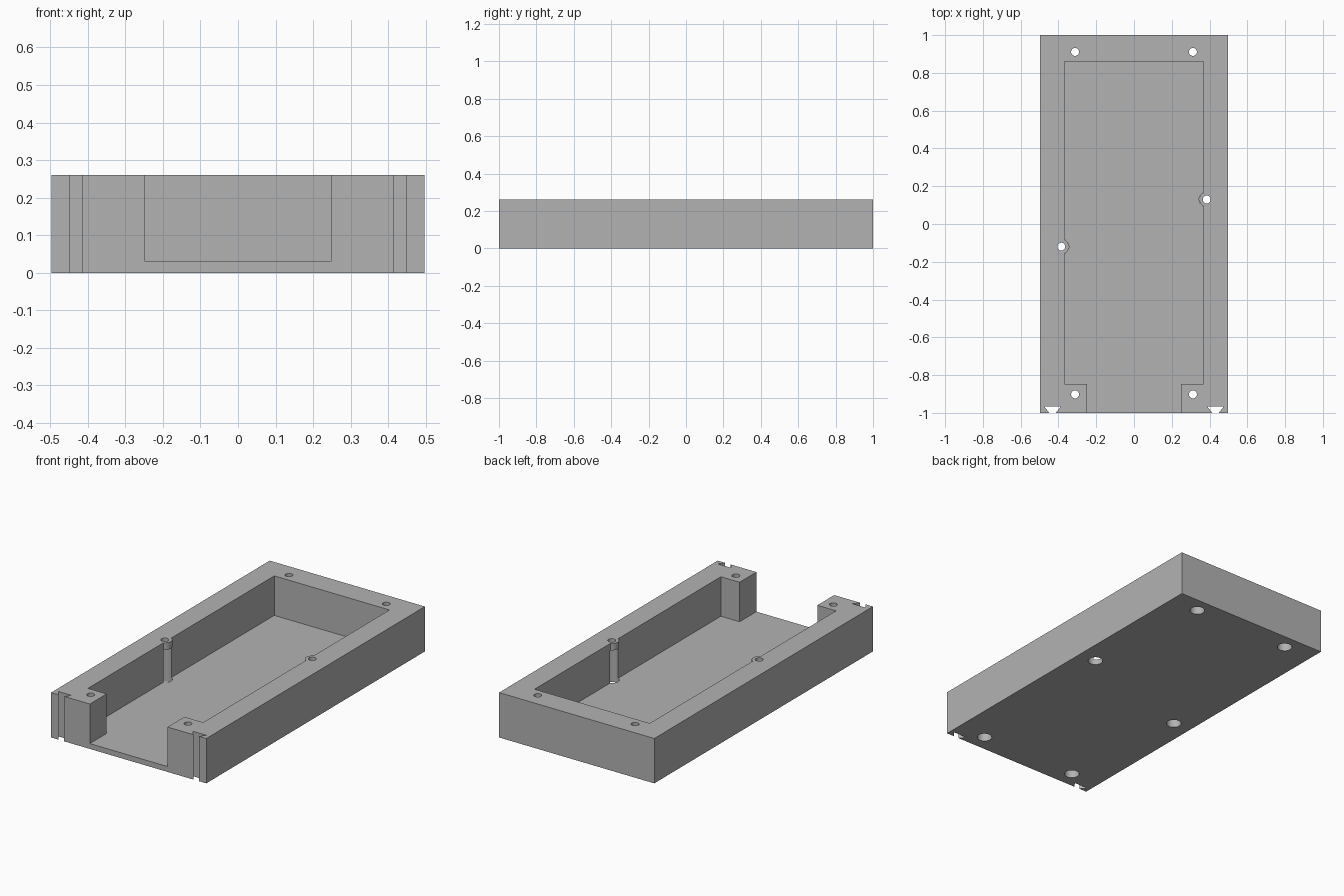
import bpy
import bmesh
from math import radians

HALF_W, HEIGHT, FLOOR = 0.497, 0.26, 0.031
BORE_TOP = 0.22

if "Cube" in bpy.data.objects:
    bpy.data.objects.remove(bpy.data.objects["Cube"], do_unlink=True)

grey = bpy.data.materials.new("plain grey")
grey.use_nodes = True
colour = (0.45, 0.45, 0.45, 1)
grey.diffuse_color = colour
grey.node_tree.nodes["Principled BSDF"].inputs["Base Color"].default_value = colour


def finish(bm, name):
    bmesh.ops.recalc_face_normals(bm, faces=bm.faces)
    mesh = bpy.data.meshes.new(name)
    bm.to_mesh(mesh)
    bm.free()
    mesh.materials.append(grey)
    obj = bpy.data.objects.new(name, mesh)
    bpy.context.collection.objects.link(obj)
    return obj


def prism(name, outline, z0, z1):
    bm = bmesh.new()
    base = bm.faces.new([bm.verts.new((x, y, z0)) for x, y in outline])
    result = bmesh.ops.extrude_face_region(bm, geom=[base])
    top = [v for v in result["geom"] if isinstance(v, bmesh.types.BMVert)]
    bmesh.ops.translate(bm, verts=top, vec=(0, 0, z1 - z0))
    return finish(bm, name)


def cylinder(name, x, y, r, z0, z1):
    bm = bmesh.new()
    bmesh.ops.create_cone(bm, cap_ends=True, segments=32, radius1=r, radius2=r, depth=z1 - z0)
    bmesh.ops.translate(bm, verts=bm.verts, vec=(x, y, (z0 + z1) / 2))
    return finish(bm, name)


def cut(target, cutter):
    cutter.hide_render = True
    mod = target.modifiers.new("cut", "BOOLEAN")
    mod.operation = "DIFFERENCE"
    mod.solver = "EXACT"
    mod.object = cutter
    bpy.context.view_layer.objects.active = target
    bpy.ops.object.modifier_apply(modifier=mod.name)
    bpy.data.objects.remove(cutter, do_unlink=True)


# Solid block
body = prism("tray_body", [(-HALF_W, -1), (HALF_W, -1), (HALF_W, 1), (-HALF_W, 1)], 0, HEIGHT)

# Pocket with a narrower front opening; the side screw bosses stay solid
half = [(0.249, -1.2), (0.249, -0.846), (0.369, -0.846), (0.369, 0.859)]
pocket = prism("pocket_cutter", half + [(-x, y) for x, y in reversed(half)], FLOOR, 0.5)
side_holes = [(-0.385, -0.12), (0.385, 0.13)]
for x, y in side_holes:
    cut(pocket, cylinder("boss_cutter", x, y, 0.0395, -0.1, 0.6))
cut(body, pocket)

# Screw holes with deep counterbores from below
corner_holes = [(x, y) for x in (-0.312, 0.312) for y in (-0.902, 0.911)]
for x, y in corner_holes + side_holes:
    cut(body, cylinder("bore_cutter", x, y, 0.0402, -0.1, BORE_TOP))
    cut(body, cylinder("hole_cutter", x, y, 0.021, 0.1, 0.4))

# Dovetail slots on the front end
for side in (-1, 1):
    c = side * 0.4315
    slot = [(c - 0.0175, -1), (c - 0.043, -0.967), (c + 0.043, -0.967), (c + 0.0175, -1),
            (c + 0.0175, -1.1), (c - 0.0175, -1.1)]
    cut(body, prism("slot_cutter", slot, -0.1, 0.4))

# Smooth the round bores, keep the edges sharp
bpy.ops.object.select_all(action="DESELECT")
body.select_set(True)
bpy.context.view_layer.objects.active = body
bpy.ops.object.shade_smooth_by_angle(angle=radians(30))
